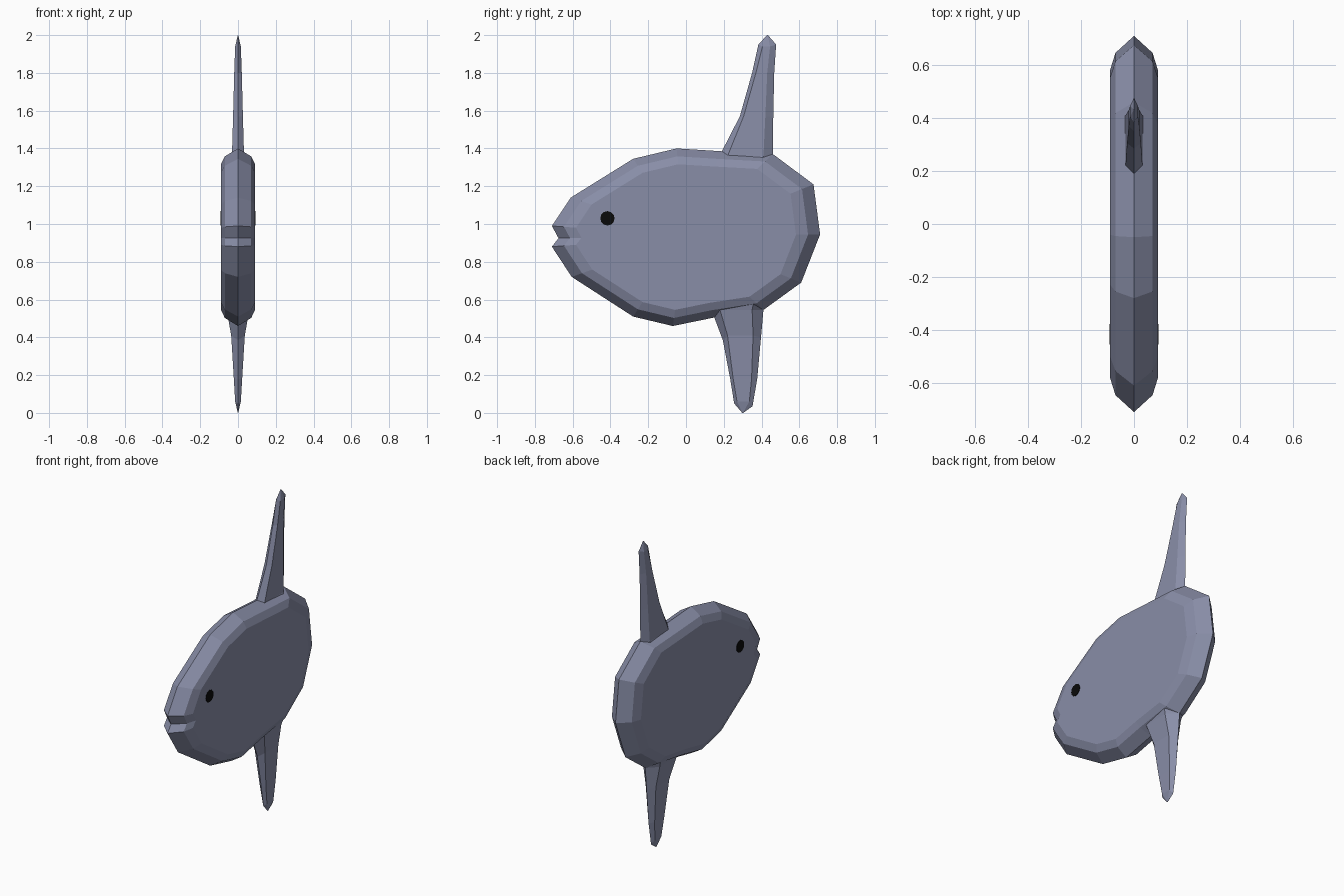
import bpy, bmesh, math
from mathutils import Vector


def material(name, rgb):
    m = bpy.data.materials.new(name)
    m.diffuse_color = (*rgb, 1)
    return m


SKIN = material("slate blue skin", (0.25, 0.27, 0.39))
BLACK = material("eye black", (0.003, 0.003, 0.003))


def skin_loops(name, loops, mat):
    """Bridge equal-length closed loops of points and cap both ends."""
    bm = bmesh.new()
    rings = [[bm.verts.new(p) for p in loop] for loop in loops]
    n = len(rings[0])
    for a, b in zip(rings, rings[1:]):
        for i in range(n):
            j = (i + 1) % n
            bm.faces.new((a[i], a[j], b[j], b[i]))
    bm.faces.new(rings[0])
    bm.faces.new(rings[-1])
    bmesh.ops.recalc_face_normals(bm, faces=bm.faces)
    mesh = bpy.data.meshes.new(name)
    bm.to_mesh(mesh)
    bm.free()
    mesh.materials.append(mat)
    obj = bpy.data.objects.new(name, mesh)
    bpy.context.collection.objects.link(obj)
    return obj


# Body: side outline (y, z) with a mouth notch, shrunk towards the flat sides
outline = [(-0.71, 0.99), (-0.61, 1.14), (-0.28, 1.345), (-0.05, 1.40),
           (0.19, 1.385), (0.46, 1.37), (0.675, 1.21), (0.71, 0.945),
           (0.61, 0.69), (0.41, 0.545), (0.15, 0.505), (-0.07, 0.46),
           (-0.28, 0.51), (-0.605, 0.72), (-0.71, 0.88), (-0.675, 0.925)]
CENTRE_Z = 0.935
layers = [(-0.09, 0.82), (-0.07, 0.91), (0, 1), (0.07, 0.91), (0.09, 0.82)]
skin_loops("body", [[(x, y * s, CENTRE_Z + (z - CENTRE_Z) * s) for y, z in outline]
                    for x, s in layers], SKIN)


def fin(name, sections):
    """Six-sided fin; sections are (z, front, inner front, inner back, back, half width, side z)."""
    loops = []
    for z_f, f, fi, bi, b, z_b, w, z_s in sections:
        loops.append([(0, f, z_f), (w, fi, z_s), (w, bi, z_s),
                      (0, b, z_b), (-w, bi, z_s), (-w, fi, z_s)])
    return skin_loops(name, loops, SKIN)


# Fins: z front, y front, y inner front, y inner back, y back, z back, half width, z side
fin("top_fin", [
    (1.28, 0.16, 0.18, 0.37, 0.46, 1.28, 0.06, 1.28),
    (1.385, 0.19, 0.22, 0.41, 0.46, 1.37, 0.032, 1.36),
    (1.57, 0.285, 0.305, 0.42, 0.462, 1.57, 0.026, 1.57),
    (1.80, 0.35, 0.37, 0.43, 0.467, 1.80, 0.02, 1.80),
    (1.95, 0.383, 0.405, 0.445, 0.477, 1.95, 0.015, 1.94),
    (2.0, 0.429, 0.43, 0.433, 0.434, 2.0, 0.001, 2.0)])
fin("bottom_fin", [
    (0.60, 0.14, 0.17, 0.36, 0.43, 0.60, 0.075, 0.60),
    (0.505, 0.15, 0.18, 0.35, 0.41, 0.545, 0.06, 0.545),
    (0.385, 0.195, 0.22, 0.355, 0.397, 0.40, 0.036, 0.41),
    (0.18, 0.234, 0.25, 0.347, 0.377, 0.18, 0.022, 0.18),
    (0.05, 0.255, 0.27, 0.335, 0.352, 0.035, 0.015, 0.06),
    (0.0, 0.298, 0.299, 0.302, 0.303, 0.0, 0.001, 0.0)])

# Eyes: thin twelve-sided plates on both flat sides
for side, label in ((1, "right"), (-1, "left")):
    rim = [(math.cos(a), math.sin(a)) for a in (math.tau * k / 12 for k in range(12))]
    skin_loops(label + "_eye",
               [[(side * x, -0.416 + 0.038 * c, 1.03 + 0.038 * s) for c, s in rim]
                for x in (0.088, 0.093)], BLACK)
